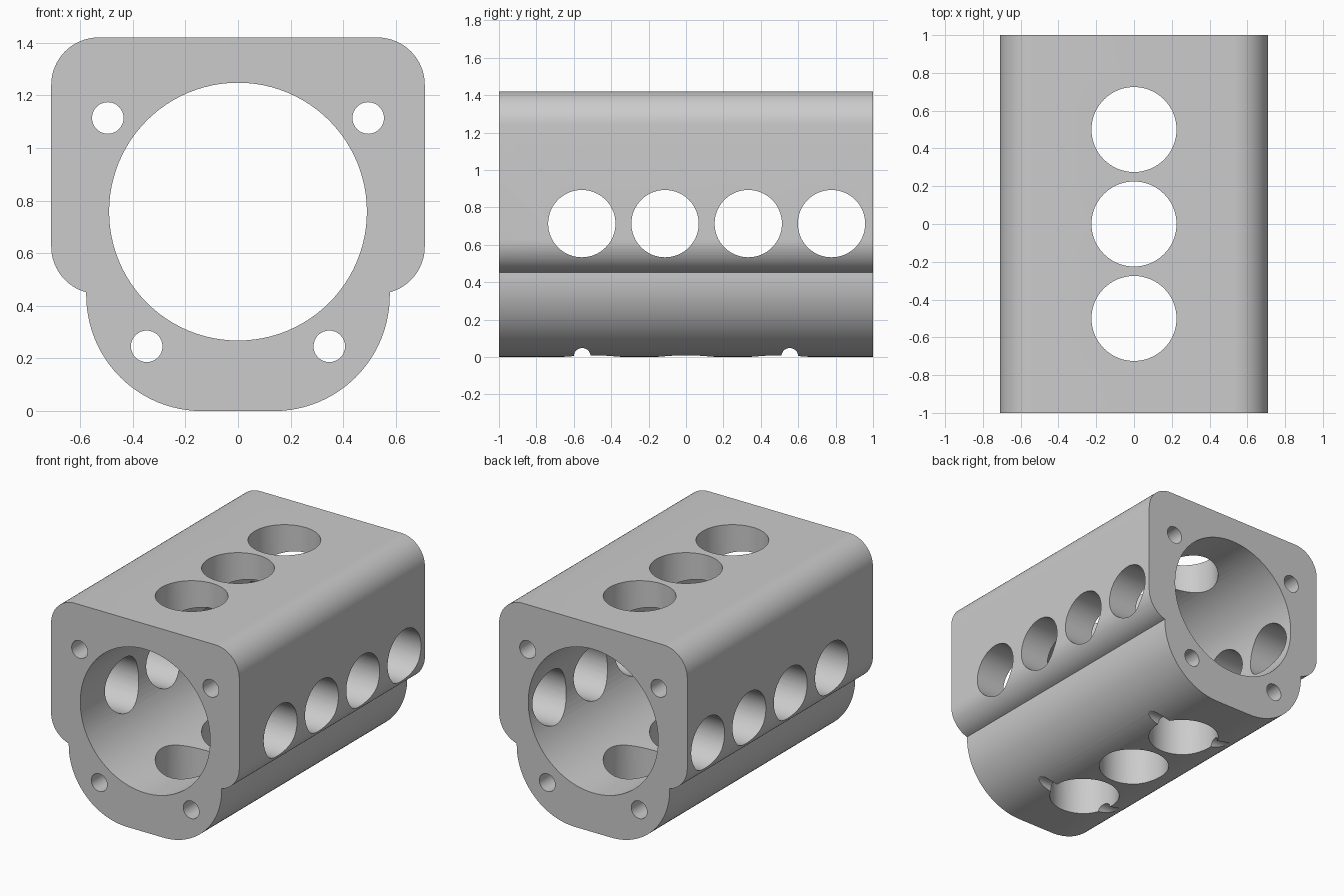
import bpy
import bmesh
from math import sin, cos, asin, pi, radians
from mathutils import Matrix, Vector

if "Cube" in bpy.data.objects:
    bpy.data.objects.remove(bpy.data.objects["Cube"])

scene = bpy.context.scene

metal = bpy.data.materials.new("plain_grey_metal")
metal.use_nodes = True
grey = (0.6, 0.6, 0.6, 1)
metal.diffuse_color = grey
metal.node_tree.nodes["Principled BSDF"].inputs["Base Color"].default_value = grey


def add_object(name, bm):
    mesh = bpy.data.meshes.new(name)
    bmesh.ops.recalc_face_normals(bm, faces=bm.faces[:])
    bm.to_mesh(mesh)
    bm.free()
    mesh.materials.append(metal)
    obj = bpy.data.objects.new(name, mesh)
    scene.collection.objects.link(obj)
    return obj


def arc(cx, cz, r, start, end, steps):
    angles = [start + (end - start) * i / steps for i in range(steps + 1)]
    return [(cx + r * cos(a), cz + r * sin(a)) for a in angles]


# Housing section: rounded square block over a rounded sump
CORNER, SUMP = 0.18, 0.44
side_x, sump_x, top_z = 0.71, 0.577, 1.42
cx = side_x - CORNER
low_z = 0.625
step_angle = asin((sump_x - cx) / CORNER) - pi / 2
half = arc(sump_x - SUMP, SUMP, SUMP, -pi / 2, 0, 24)
half += arc(cx, low_z, CORNER, step_angle, 0, 14)
half += arc(cx, top_z - CORNER, CORNER, 0, pi / 2, 16)
outline = half + [(-x, z) for x, z in reversed(half)]

bm = bmesh.new()
end_face = bm.faces.new([bm.verts.new((x, -1, z)) for x, z in outline])
extruded = bmesh.ops.extrude_face_region(bm, geom=[end_face], use_keep_orig=True)
verts = [v for v in extruded["geom"] if isinstance(v, bmesh.types.BMVert)]
bmesh.ops.translate(bm, verts=verts, vec=(0, 2, 0))
housing = add_object("housing", bm)

cutters = []


def cut_hole(name, axis, centre, radius, segments=64):
    """Drill a round hole through the whole housing along an axis."""
    bm = bmesh.new()
    turn = Vector((0, 0, 1)).rotation_difference(Vector(axis)).to_matrix().to_4x4()
    bmesh.ops.create_cone(bm, cap_ends=True, segments=segments, radius1=radius,
                          radius2=radius, depth=4,
                          matrix=Matrix.Translation(centre) @ turn)
    cutter = add_object(name, bm)
    cutter.hide_render = True
    cutters.append(cutter)
    mod = housing.modifiers.new(name, 'BOOLEAN')
    mod.operation = 'DIFFERENCE'
    mod.solver = 'EXACT'
    mod.object = cutter


X, Y, Z = (1, 0, 0), (0, 1, 0), (0, 0, 1)

# Main bore and the four bolt holes
cut_hole("main_bore", Y, (0, 0, 0.758), 0.49, 96)
for s in (-1, 1):
    cut_hole("upper_bolt_hole", Y, (s * 0.495, 0, 1.114), 0.06, 32)
    cut_hole("lower_bolt_hole", Y, (s * 0.347, 0, 0.246), 0.06, 32)

# Vertical ports, side ports and cross grooves under the sump
for y in (-0.5, 0, 0.5):
    cut_hole("vertical_port", Z, (0, y, 0.7), 0.225)
for i in range(4):
    cut_hole("side_port", X, (0, -0.557 + i * 0.445, 0.713), 0.18)
for y in (-0.555, 0.555):
    cut_hole("cross_groove", X, (0, y, 0.003), 0.045, 32)

# Bake the cuts and drop the cutters
bpy.context.view_layer.update()
depsgraph = bpy.context.evaluated_depsgraph_get()
baked = bpy.data.meshes.new_from_object(housing.evaluated_get(depsgraph))
housing.modifiers.clear()
housing.data = baked
baked.name = "housing"
baked.materials.clear()
baked.materials.append(metal)
for poly in baked.polygons:
    poly.material_index = 0
for cutter in cutters:
    bpy.data.objects.remove(cutter)

# Smooth curved walls, sharp rims
for obj in bpy.context.selected_objects:
    obj.select_set(False)
housing.select_set(True)
bpy.context.view_layer.objects.active = housing
bpy.ops.object.shade_smooth_by_angle(angle=radians(25))
